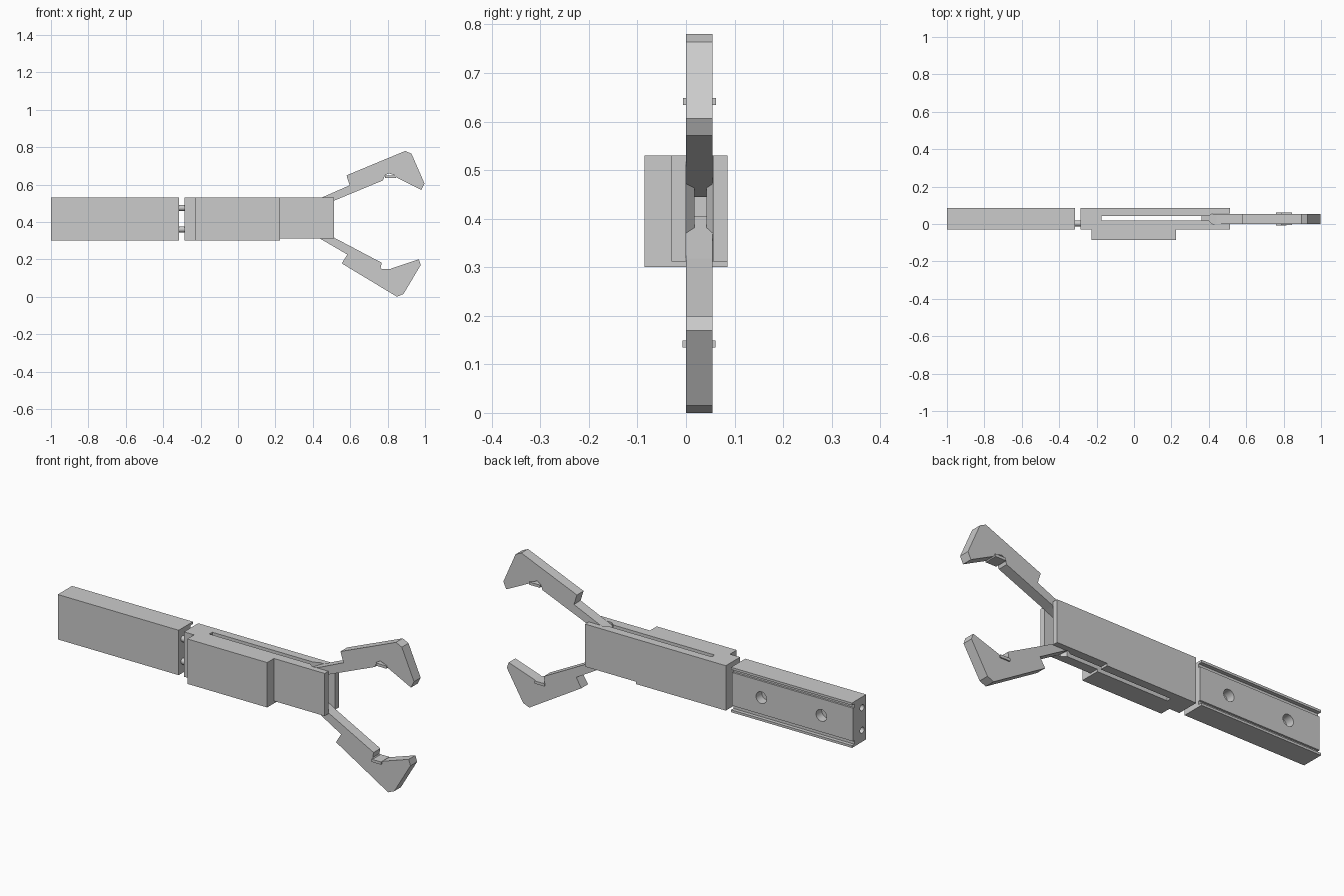
import bpy, bmesh, math
from mathutils import Matrix

if "Cube" in bpy.data.objects:
    bpy.data.objects.remove(bpy.data.objects["Cube"])


def finish(name, bm):
    bmesh.ops.recalc_face_normals(bm, faces=bm.faces[:])
    me = bpy.data.meshes.new(name)
    bm.to_mesh(me)
    bm.free()
    ob = bpy.data.objects.new(name, me)
    bpy.context.collection.objects.link(ob)
    return ob


def prism(name, pts, axis, a, b):
    """Extrude a profile along y (points are x,z), x (y,z) or z (x,y)."""
    place = {'x': lambda p, t: (t, p[0], p[1]),
             'y': lambda p, t: (p[0], t, p[1]),
             'z': lambda p, t: (p[0], p[1], t)}[axis]
    bm = bmesh.new()
    lo = [bm.verts.new(place(p, a)) for p in pts]
    hi = [bm.verts.new(place(p, b)) for p in pts]
    bm.faces.new(lo)
    bm.faces.new(hi)
    n = len(pts)
    for i in range(n):
        j = (i + 1) % n
        bm.faces.new((lo[i], lo[j], hi[j], hi[i]))
    return finish(name, bm)


def box(name, x, y, z):
    return prism(name, [(x[0], z[0]), (x[1], z[0]), (x[1], z[1]), (x[0], z[1])], 'y', *y)


def cylinder(name, axis, centre, r, length):
    bm = bmesh.new()
    rot = Matrix.Rotation(math.pi / 2, 4, 'Y' if axis == 'x' else 'X')
    bmesh.ops.create_cone(bm, cap_ends=True, segments=24, radius1=r, radius2=r,
                          depth=length, matrix=Matrix.Translation(centre) @ rot)
    ob = finish(name, bm)
    bpy.context.view_layer.objects.active = ob
    ob.select_set(True)
    bpy.ops.object.shade_smooth_by_angle()
    ob.select_set(False)
    return ob


def cut(ob, cutter):
    mod = ob.modifiers.new('cut', 'BOOLEAN')
    mod.operation = 'DIFFERENCE'
    mod.solver = 'EXACT'
    mod.object = cutter
    bpy.context.view_layer.objects.active = ob
    bpy.ops.object.modifier_apply(modifier=mod.name)
    bpy.data.objects.remove(cutter)


# Rear block: channel section with lips along the back and an inset panel
section = [(-0.03, 0.30), (0.085, 0.30), (0.085, 0.312), (0.066, 0.312), (0.066, 0.33),
           (0.076, 0.33), (0.076, 0.50), (0.066, 0.50), (0.066, 0.518), (0.085, 0.518),
           (0.085, 0.53), (-0.03, 0.53)]
rear = prism('rear_block', section, 'x', -1.0, -0.315)
for hx in (-0.82, -0.48):
    cut(rear, cylinder('hole_cutter', 'y', (hx, 0.07, 0.415), 0.03, 0.08))
for hz in (0.36, 0.475):
    cut(rear, cylinder('hole_cutter', 'x', (-1.0, 0.003, hz), 0.016, 0.04))
    cylinder('connecting_pin', 'x', (-0.62, 0.003, hz), 0.0155, 0.70)

# Main body, slotted from top to bottom and opening toward the jaws
body = prism('main_body', [(-0.285, 0.30), (0.225, 0.30), (0.225, 0.312), (0.512, 0.312),
                           (0.512, 0.53), (-0.285, 0.53)], 'y', -0.03, 0.085)
slot = [(-0.175, 0.018), (0.40, 0.018), (0.42, 0.0), (0.6, -0.001),
        (0.6, 0.056), (0.42, 0.055), (0.40, 0.042), (-0.175, 0.042)]
cut(body, prism('slot_cutter', slot, 'z', 0.2, 0.6))
box('front_cover', (-0.228, 0.225), (-0.085, -0.03), (0.30, 0.53))

# Jaws
upper = [(0.36, 0.487), (0.44, 0.527), (0.597, 0.596), (0.58, 0.649), (0.895, 0.78),
         (0.928, 0.764), (0.997, 0.606), (0.98, 0.571), (0.85, 0.636), (0.838, 0.649),
         (0.805, 0.66), (0.785, 0.649), (0.775, 0.622), (0.51, 0.512), (0.36, 0.445)]
lower = [(0.36, 0.367), (0.43, 0.316), (0.584, 0.226), (0.555, 0.178), (0.852, 0.0),
         (0.885, 0.015), (0.977, 0.17), (0.967, 0.20), (0.825, 0.153), (0.80, 0.14),
         (0.775, 0.136), (0.763, 0.155), (0.768, 0.182), (0.51, 0.318), (0.36, 0.405)]
lower[4] = (0.85, 0.0)
prism('upper_jaw', upper, 'y', 0.0005, 0.0545)
prism('lower_jaw', lower, 'y', 0.0005, 0.0545)

# Small pads crossing the jaw notches
box('upper_jaw_pad', (0.785, 0.845), (-0.006, 0.062), (0.634, 0.648))
box('lower_jaw_pad', (0.76, 0.815), (-0.007, 0.061), (0.135, 0.149))
